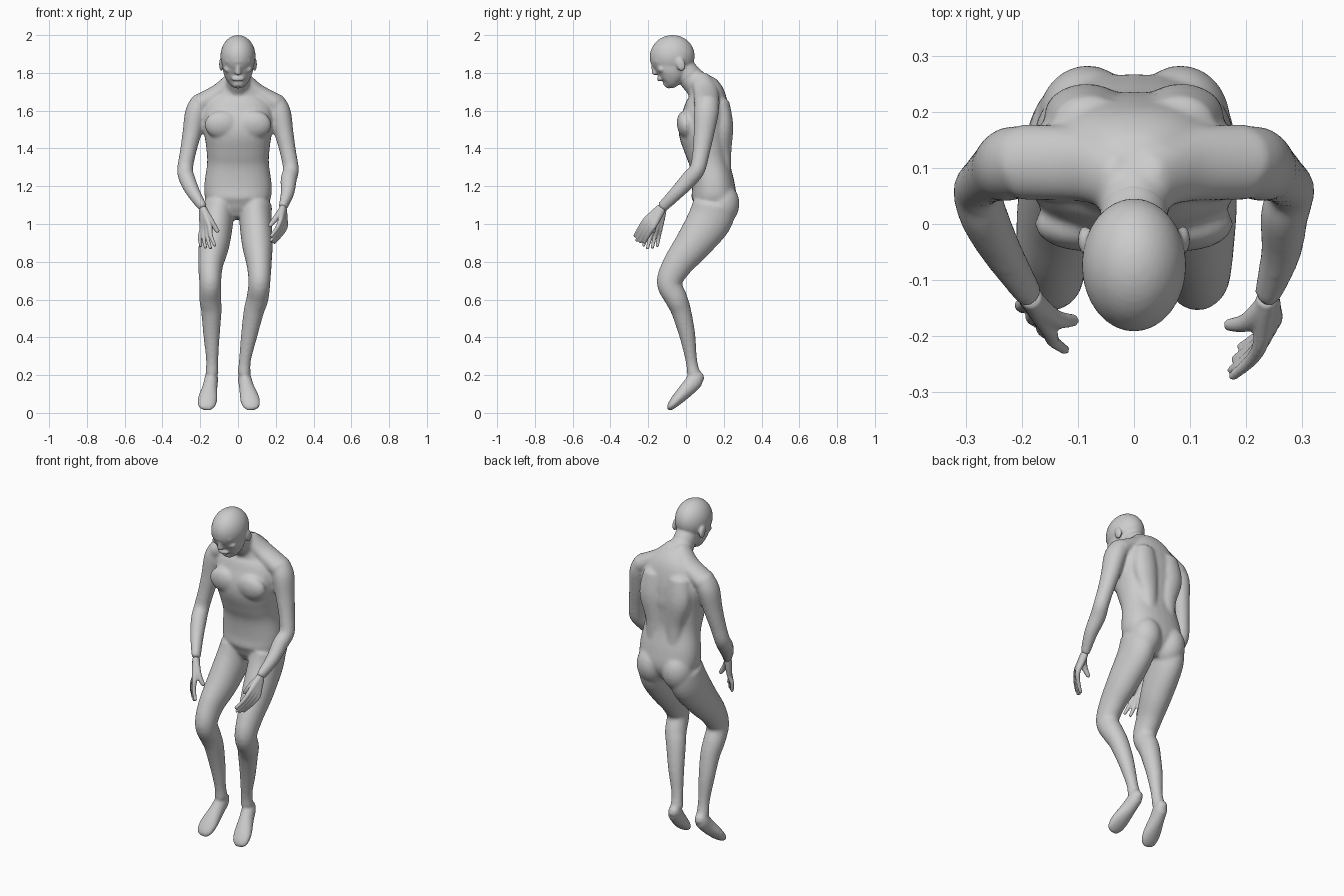
import bpy, bmesh, math
from mathutils import Vector, Matrix

X, Y = Vector((1, 0, 0)), Vector((0, 1, 0))


def catmull(a, b, c, d, t):
    return [0.5 * (2 * q + (r - p) * t + (2 * p - 5 * q + 4 * r - s) * t * t
                   + (3 * q - p - 3 * r + s) * t ** 3) for p, q, r, s in zip(a, b, c, d)]


def tube(bm, pts, axis=X, power=2.0, n=28, steps=5):
    """Closed loft through (x, y, z, half width, half depth) sections."""
    path = []
    for i in range(len(pts) - 1):
        a, d = pts[max(i - 1, 0)], pts[min(i + 2, len(pts) - 1)]
        path += [catmull(a, pts[i], pts[i + 1], d, k / steps) for k in range(steps)]
    path.append(list(pts[-1]))
    # rounded ends
    for end, nxt in ((0, 1), (-1, -2)):
        p, q = path[end], path[nxt]
        t = (Vector(p[:3]) - Vector(q[:3])).normalized() * 0.45 * min(p[3:])
        extra = list(Vector(p[:3]) + t) + [p[3] * 0.6, p[4] * 0.6]
        path = [extra] + path if end == 0 else path + [extra]
    rings = []
    for i, p in enumerate(path):
        t = (Vector(path[min(i + 1, len(path) - 1)][:3]) - Vector(path[max(i - 1, 0)][:3])).normalized()
        side = (axis - t * axis.dot(t)).normalized()
        up = t.cross(side)
        ring = []
        for k in range(n):
            c, s = math.cos(2 * math.pi * k / n), math.sin(2 * math.pi * k / n)
            u = math.copysign(abs(c) ** (2 / power), c) * p[3]
            v = math.copysign(abs(s) ** (2 / power), s) * p[4]
            ring.append(bm.verts.new(Vector(p[:3]) + side * u + up * v))
        rings.append(ring)
    for a, b in zip(rings, rings[1:]):
        for k in range(n):
            bm.faces.new((a[k], a[(k + 1) % n], b[(k + 1) % n], b[k]))
    bm.faces.new(rings[0][::-1])
    bm.faces.new(rings[-1])


def ball(bm, loc, size, tilt=0.0):
    m = Matrix.Translation(loc) @ Matrix.Rotation(tilt, 4, 'X') @ Matrix.Diagonal((*size, 1))
    bmesh.ops.create_uvsphere(bm, u_segments=32, v_segments=20, radius=1, matrix=m)


def finish(bm, name, voxel, iterations):
    """Fuse the overlapping pieces into one smooth skin."""
    bmesh.ops.recalc_face_normals(bm, faces=bm.faces)
    me = bpy.data.meshes.new(name)
    bm.to_mesh(me)
    bm.free()
    ob = bpy.data.objects.new(name, me)
    bpy.context.collection.objects.link(ob)
    r = ob.modifiers.new("fuse", 'REMESH')
    r.mode, r.voxel_size, r.use_smooth_shade = 'VOXEL', voxel, True
    s = ob.modifiers.new("soften", 'SMOOTH')
    s.factor, s.iterations = 0.5, iterations


body = bmesh.new()

# torso
tube(body, [(0, .14, 1.07, .13, .09), (0, .148, 1.13, .172, .118), (0, .144, 1.21, .178, .113),
            (0, .125, 1.32, .164, .106), (0, .11, 1.40, .168, .12), (0, .098, 1.50, .182, .138),
            (0, .108, 1.60, .19, .122), (0, .108, 1.68, .145, .1), (0, .085, 1.74, .085, .078)], power=2.3)
# neck
neck = [(0, .11, 1.69, .075, .08), (0, .02, 1.78, .061, .066), (0, -.04, 1.85, .06, .065)]
tube(body, neck)

for s in (-1, 1):
    # chest, back, buttock and shoulder muscles
    ball(body, (s * .085, .0, 1.525), (.092, .048, .075), .15)
    tube(body, [(s * .065, .195, 1.25, .045, .045), (s * .065, .195, 1.38, .055, .045),
                (s * .085, .195, 1.52, .075, .055), (s * .08, .175, 1.64, .065, .055)])
    ball(body, (s * .083, .186, 1.10), (.088, .096, .115), -.2)
    tube(body, [(s * .03, .075, 1.775, .05, .035), (s * .1, .105, 1.70, .065, .045),
                (s * .2, .11, 1.635, .068, .055)], axis=Y)
    # arm
    fore_x, wrist_x = (.235, .187) if s < 0 else (.262, .238)
    tube(body, [(s * .19, .115, 1.65, .055, .06), (s * .222, .107, 1.59, .058, .066),
                (s * .244, .095, 1.48, .05, .055), (s * .265, .08, 1.38, .043, .046),
                (s * .28, .06, 1.29, .042, .042), (s * .268, .015, 1.235, .043, .044),
                (s * fore_x, -.05, 1.165, .036, .037), (s * wrist_x, -.125, 1.09, .024, .03)])

# legs: shared side profile, different knee and ankle placement
PROFILE = [(.15, 1.10, .085, .115), (.125, 1.02, .086, .118), (.035, .89, .081, .097),
           (-.045, .785, .066, .079), (-.088, .69, .058, .067), (-.052, .605, .058, .06),
           (-.026, .54, .054, .053), (.006, .415, .044, .043), (.028, .28, .032, .031),
           (.04, .21, .035, .035)]
FOOT = [(0, .082, .192, .026, .028), (.1, .058, .182, .036, .044), (.35, .015, .135, .04, .042),
        (.7, -.04, .078, .052, .033), (.9, -.073, .043, .049, .024), (1, -.09, .022, .034, .014)]
LEGS = (([-.1, -.11, -.127, -.145, -.147, -.147, -.141, -.14, -.137, -.138], -.137, -.17),
        ([.095, .093, .103, .112, .113, .103, .084, .06, .037, .032], .03, .075))
for xs, heel, toe in LEGS:
    tube(body, [(x, *p) for x, p in zip(xs, PROFILE)])
    tube(body, [(heel + (toe - heel) * f, *p) for f, *p in FOOT])
finish(body, "body", .008, 10)

# head
head = bmesh.new()
tube(head, neck[1:])
ball(head, (0, -.073, 1.888), (.093, .119, .112), .15)
tube(head, [(0, -.075, 1.87, .086, .108), (0, -.077, 1.80, .077, .082),
            (0, -.088, 1.755, .055, .052), (0, -.1, 1.735, .032, .026)], power=2.2)
# nose, brow, lips
tube(head, [(0, -.172, 1.855, .011, .012), (0, -.168, 1.825, .013, .015), (0, -.163, 1.797, .018, .017)])
tube(head, [(-.058, -.15, 1.862, .012, .014), (0, -.179, 1.862, .012, .014),
            (.058, -.15, 1.862, .012, .014)], axis=Y)
tube(head, [(-.025, -.134, 1.769, .012, .012), (0, -.142, 1.769, .012, .014),
            (.025, -.134, 1.769, .012, .012)], axis=Y)
# cheekbones and ears
for s in (-1, 1):
    ball(head, (s * .05, -.128, 1.82), (.025, .022, .02))
    ball(head, (s * .088, -.028, 1.845), (.012, .024, .036), .3)
finish(head, "head", .006, 5)


def hand(name, wrist, knuckles, tips, thumb, out):
    bm = bmesh.new()
    w = Vector(wrist)
    for i, reach in enumerate((1.0, 1.14, 1.1, 1.0)):
        f = i / 3
        k = Vector(knuckles[0]).lerp(Vector(knuckles[1]), f)
        tip = k + (Vector(tips[0]).lerp(Vector(tips[1]), f) - k) * reach
        mid = k.lerp(tip, .5) + Vector((out * .008, 0, .003))
        base = w + (k - w) * .12
        tube(bm, [(*base, .02, .023), (*w.lerp(k, .55), .018, .02), (*k, .014, .0145),
                  (*mid, .0115, .0115), (*tip, .0085, .0085)], n=16)
    root, end = w.lerp(Vector(knuckles[0]), .25), Vector(thumb)
    tube(bm, [(*root, .021, .021), (*(root.lerp(end, .5) + Vector((0, -.012, 0))), .017, .017),
              (*end, .011, .011)], n=16)
    finish(bm, name, .0045, 4)


# hands
hand("right_hand", (-.187, -.123, 1.092), ((-.15, -.192, .985), (-.19, -.138, .975)),
     ((-.122, -.225, .885), (-.197, -.152, .882)), (-.107, -.172, .96), -1)
hand("left_hand", (.238, -.123, 1.092), ((.225, -.215, 1.02), (.25, -.172, .985)),
     ((.175, -.272, .935), (.19, -.22, .9)), (.168, -.18, .99), 1)
